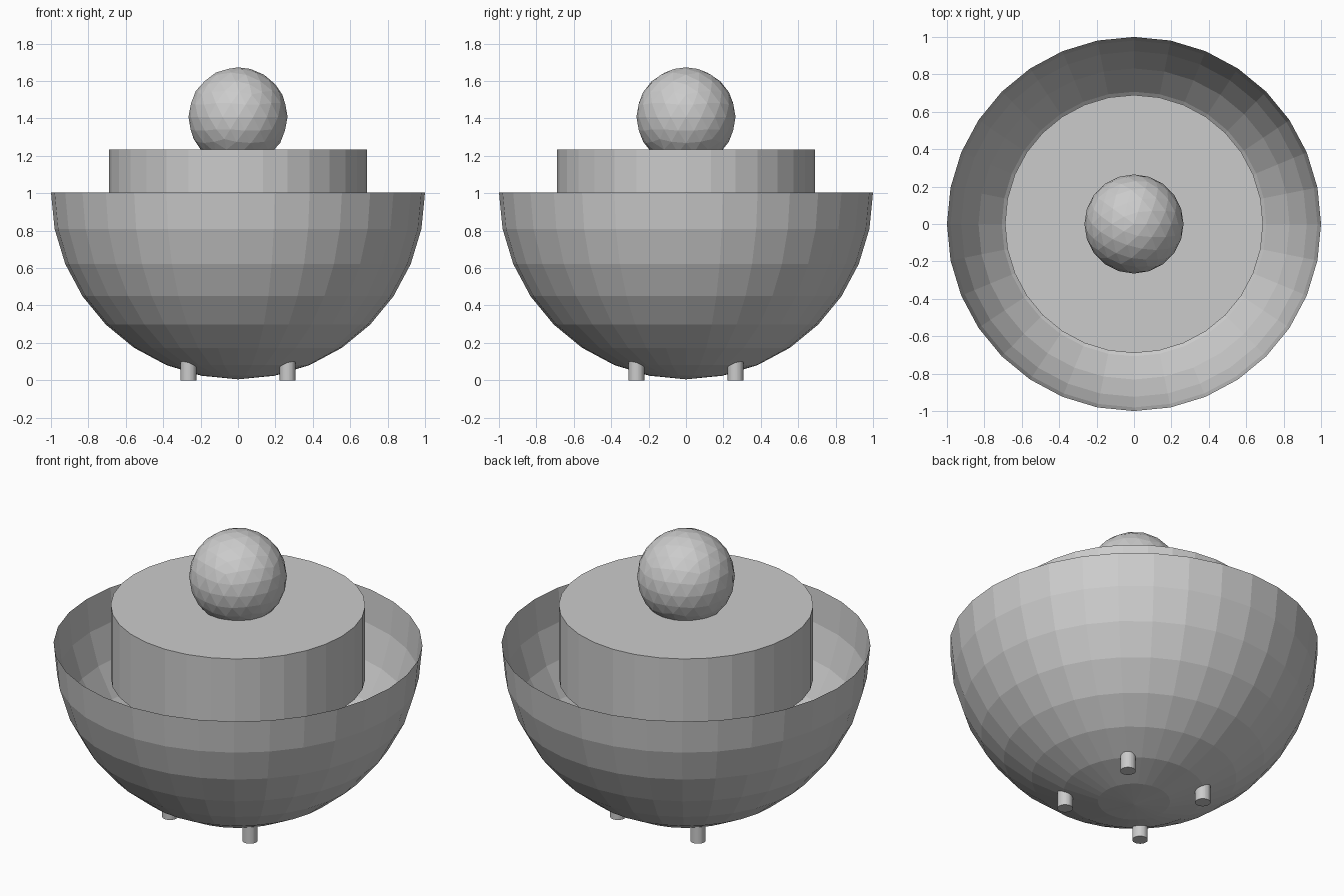
import bpy, bmesh
from mathutils import Matrix

if "Cube" in bpy.data.objects:
    bpy.data.objects.remove(bpy.data.objects["Cube"])


def material(name, value):
    m = bpy.data.materials.new(name)
    m.diffuse_color = (value, value, value, 1)
    m.use_nodes = True
    m.node_tree.nodes["Principled BSDF"].inputs["Base Color"].default_value = m.diffuse_color
    return m


grey = material("plain grey", 0.6)


def finish(name, bm, mat):
    mesh = bpy.data.meshes.new(name)
    bm.to_mesh(mesh)
    bm.free()
    mesh.materials.append(mat)
    obj = bpy.data.objects.new(name, mesh)
    bpy.context.collection.objects.link(obj)
    return obj


def cylinder(name, x, y, radius, bottom, top, sides, mat):
    bm = bmesh.new()
    bmesh.ops.create_cone(bm, cap_ends=True, segments=sides, radius1=radius,
                          radius2=radius, depth=top - bottom,
                          matrix=Matrix.Translation((x, y, (top + bottom) / 2)))
    return finish(name, bm, mat)


# Open hemispherical bowl: lower half of a faceted sphere
bm = bmesh.new()
bmesh.ops.create_uvsphere(bm, u_segments=32, v_segments=16, radius=1.0)
upper = [v for v in bm.verts if v.co.z > 0.01]
bmesh.ops.delete(bm, geom=upper, context='VERTS')
bmesh.ops.translate(bm, verts=bm.verts, vec=(0, 0, 1.005))
finish("bowl", bm, grey)

# Drum standing in the bowl opening
cylinder("drum", 0, 0, 0.69, 0.80, 1.235, 32, grey)

# Faceted ball sunk slightly into the drum
bm = bmesh.new()
bmesh.ops.create_icosphere(bm, subdivisions=3, radius=0.265,
                           matrix=Matrix.Translation((0, 0, 1.408)))
finish("ball", bm, grey)

# Four short feet under the bowl
for label, x, y in (("front_left", -1, -1), ("front_right", 1, -1),
                    ("back_left", -1, 1), ("back_right", 1, 1)):
    cylinder(label + "_foot", x * 0.265, y * 0.265, 0.042, 0.0, 0.14, 32, grey)
